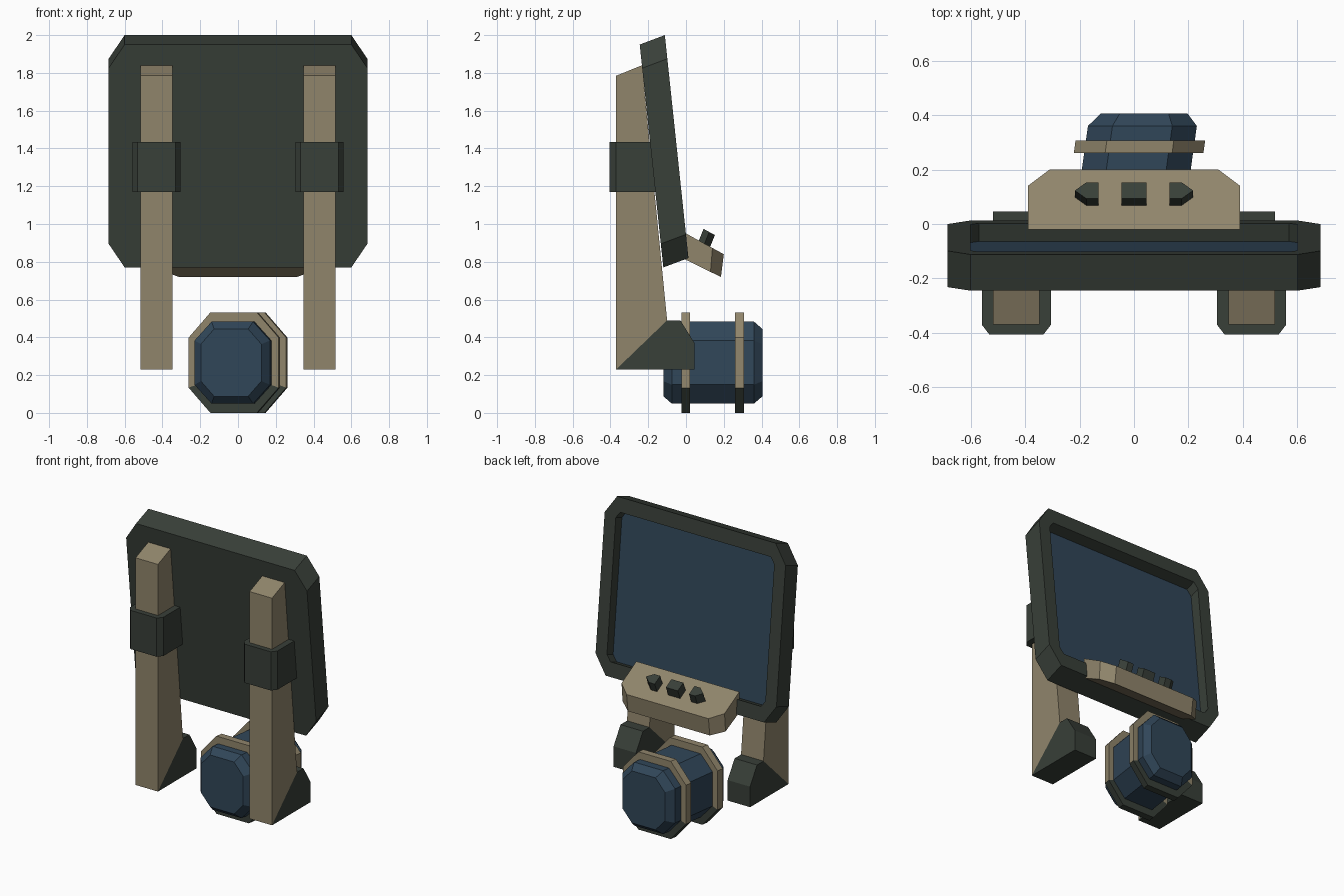
import bpy, bmesh

cube = bpy.data.objects.get("Cube")
if cube:
    bpy.data.objects.remove(cube, do_unlink=True)


def material(name, rgb):
    m = bpy.data.materials.new(name)
    m.use_nodes = True
    m.diffuse_color = (*rgb, 1)
    m.node_tree.nodes["Principled BSDF"].inputs["Base Color"].default_value = (*rgb, 1)
    return m


beige = material("beige", (0.28, 0.235, 0.148))
dark = material("dark_green", (0.040, 0.050, 0.040))
blue = material("deep_blue", (0.030, 0.061, 0.098))


def loft(name, loops, mats, rule=None, closed=False):
    """Skin matching loops of points; cap the ends, or join last to first."""
    bm = bmesh.new()
    rings = [[bm.verts.new(p) for p in loop] for loop in loops]
    n = len(rings[0])
    pairs = list(zip(rings, rings[1:]))
    if closed:
        pairs.append((rings[-1], rings[0]))
    else:
        bm.faces.new(rings[0])
        bm.faces.new(rings[-1])
    for a, b in pairs:
        for i in range(n):
            j = (i + 1) % n
            bm.faces.new((a[i], a[j], b[j], b[i]))
    bmesh.ops.recalc_face_normals(bm, faces=bm.faces)
    if rule:
        for f in bm.faces:
            f.material_index = rule(f)
    me = bpy.data.meshes.new(name)
    bm.to_mesh(me)
    bm.free()
    for m in mats:
        me.materials.append(m)
    ob = bpy.data.objects.new(name, me)
    bpy.context.collection.objects.link(ob)
    return ob


def octagon(w, h, cw, ch):
    """Rectangle of half sizes w, h with corners cut by cw, ch."""
    q = [(w, h - ch), (w - cw, h)]
    right = [(q[0][0], -q[0][1]), *q]
    return right + [(-q[1][0], q[1][1]), (-w, h - ch), (-w, ch - h),
                    (cw - w, -h), (w - cw, -h)]


# Leaning display: frame with a recessed screen on the rear side
def panel_loop(outline, v):
    return [(x, -0.12 - 0.125 * (u + 0.5) + 0.133 * v, 0.77 + 1.18 * (u + 0.5) + 0.05 * v)
            for x, u in outline]


outer = octagon(0.685, 0.5, 0.085, 0.106)
inner = octagon(0.60, 0.417, 0.03, 0.035)
panel = loft("display_panel",
             [panel_loop(outer, 0), panel_loop(outer, 1), panel_loop(inner, 1), panel_loop(inner, 0.5)],
             [dark, blue])
panel.data.polygons[1].material_index = 1

# Sloping control console
deck = [(-0.39, -0.02), (0.39, -0.02), (0.39, 0.14), (0.31, 0.2), (-0.31, 0.2), (-0.39, 0.14)]
loft("console", [[(x, y, 0.95 - 0.55 * y) for x, y in deck],
                 [(x, y * 0.925, 0.81 - 0.49 * y * 0.925) for x, y in deck]], [beige])

# Three console buttons, the outer two pointed
square = [(-0.045, 0.065), (0.045, 0.065), (0.045, 0.125), (-0.045, 0.125)]
arrow = [(0.13, 0.065), (0.175, 0.065), (0.217, 0.095), (0.175, 0.125), (0.13, 0.125)]
for name, shape in (("centre_button", square), ("left_button", arrow),
                    ("right_button", [(-x, y) for x, y in arrow])):
    loft(name, [[(x, y + k * 0.028, 0.94 - 0.55 * y + k * 0.07) for x, y in shape] for k in (0, 1)], [dark])

# Posts, feet and clamps on both sides
post = [(-0.37, 0.23), (-0.37, 1.785), (-0.233, 1.84), (-0.1, 0.49)]
foot = [(-0.37, 0.23), (-0.1, 0.49), (-0.03, 0.49), (0.045, 0.37), (0.045, 0.23)]
clamp = [(-0.127, -0.16), (-0.127, -0.37), (-0.1, -0.405), (0.1, -0.405), (0.127, -0.37), (0.127, -0.16)]
for side, s in (("left", 1), ("right", -1)):
    for part, profile, mat in (("post", post, beige), ("foot", foot, dark)):
        loft(f"{side}_{part}", [[(s * x, y, z) for y, z in profile] for x in (0.347, 0.517)], [mat])
    loft(f"{side}_clamp", [[(s * 0.432 + x, y, z) for x, y in clamp] for z in (1.17, 1.435)], [dark])


# Skewed eight-sided canister with two collars
def canister_loop(y, outline):
    return [(x + 0.14 * (y - 0.14), y, z + 0.266) for x, z in outline]


body = octagon(0.2, 0.217, 0.09, 0.1)
cap = octagon(0.16, 0.178, 0.07, 0.08)
collar = octagon(0.238, 0.266, 0.115, 0.133)
core = octagon(0.18, 0.2, 0.08, 0.09)
loft("canister", [canister_loop(y, o) for y, o in
                  ((-0.12, cap), (-0.075, body), (0.36, body), (0.405, cap))], [blue])
for name, y in (("front_collar", -0.025), ("rear_collar", 0.26)):
    loft(name, [canister_loop(y, collar), canister_loop(y + 0.047, collar),
                canister_loop(y + 0.047, core), canister_loop(y, core)],
         [beige, dark], lambda f: int(f.calc_center_median().z < 0.14), closed=True)
